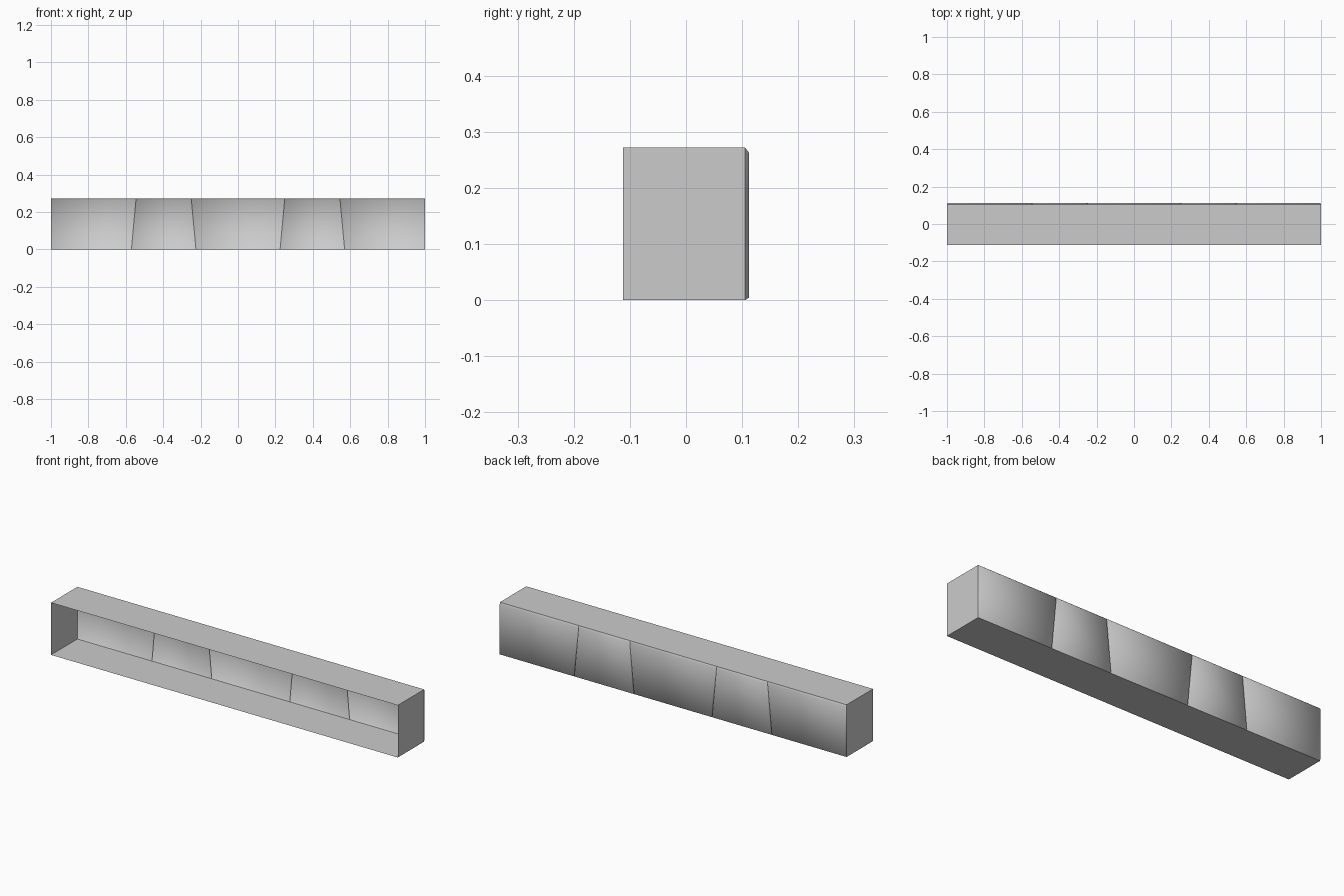
import bpy

cube = bpy.data.objects.get("Cube")
if cube:
    bpy.data.objects.remove(cube)

FRONT, REAR, FACE = -0.112, 0.105, 0.112   # depths of opening, wall end, panel face
HEIGHT = 0.272

grey = bpy.data.materials.new("plain_grey")
grey.use_nodes = True
grey.diffuse_color = (0.6, 0.6, 0.6, 1)
grey.node_tree.nodes["Principled BSDF"].inputs["Base Color"].default_value = (0.6, 0.6, 0.6, 1)


def add_part(name, verts, faces, smooth=False):
    mesh = bpy.data.meshes.new(name)
    mesh.from_pydata(verts, [], faces)
    mesh.materials.append(grey)
    for poly in mesh.polygons:
        poly.use_smooth = smooth
    obj = bpy.data.objects.new(name, mesh)
    bpy.context.collection.objects.link(obj)
    return obj


def ring_faces(n=4):
    return [(i, (i + 1) % n, n + (i + 1) % n, n + i) for i in range(n)]


# Thin open sleeve: floor, ceiling and two ends
outline = [(-1, 0), (-1, HEIGHT), (1, HEIGHT), (1, 0)]
add_part("box_walls",
         [(x, y, z) for y in (FRONT, REAR) for x, z in outline],
         ring_faces())

# Raised rear panels with bevelled rims, split along slanted seams
seams = [(-1, -1), (-0.57, -0.545), (-0.225, -0.25),
         (0.225, 0.25), (0.57, 0.545), (1, 1)]   # (x at bottom, x at top)
names = ["right_end", "right_inner", "centre", "left_inner", "left_end"]
RIM, TOP_RIM = 0.004, 0.009

for name, (b0, t0), (b1, t1) in zip(names, seams, seams[1:]):
    base = [(b0, REAR, 0), (t0, REAR, HEIGHT), (t1, REAR, HEIGHT), (b1, REAR, 0)]
    face = [(b0 + RIM, FACE, RIM), (t0 + RIM, FACE, HEIGHT - TOP_RIM),
            (t1 - RIM, FACE, HEIGHT - TOP_RIM), (b1 - RIM, FACE, RIM)]
    add_part("rear_panel_" + name, base + face,
             ring_faces() + [(4, 5, 6, 7)], smooth=True)
